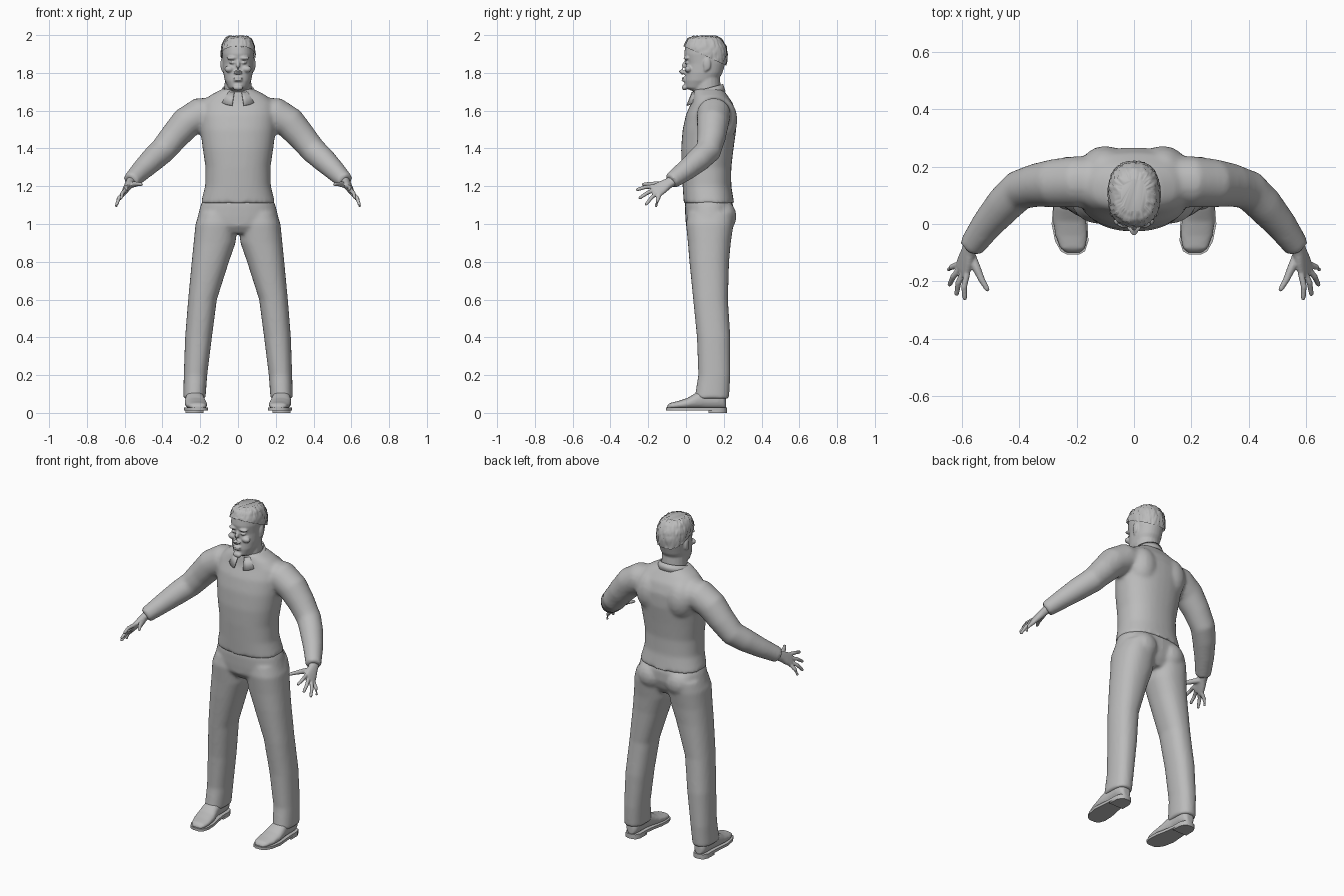
import bpy, bmesh, math, random
from mathutils import Vector

random.seed(4)
if "Cube" in bpy.data.objects:
    bpy.data.objects.remove(bpy.data.objects["Cube"])

grey = bpy.data.materials.new("plain grey")
grey.use_nodes = True
GREY = (0.5, 0.5, 0.5, 1)
grey.diffuse_color = GREY
grey.node_tree.nodes["Principled BSDF"].inputs["Base Color"].default_value = GREY


def finish(bm, name, voxel=0, smooth=0):
    """Turn a bmesh into an object, optionally fusing its parts into one skin."""
    bmesh.ops.recalc_face_normals(bm, faces=bm.faces)
    mesh = bpy.data.meshes.new(name)
    bm.to_mesh(mesh)
    bm.free()
    ob = bpy.data.objects.new(name, mesh)
    bpy.context.collection.objects.link(ob)
    mesh.materials.append(grey)
    mesh.shade_smooth()
    if voxel:
        rm = ob.modifiers.new("fuse", 'REMESH')
        rm.mode = 'VOXEL'
        rm.voxel_size = voxel
        rm.use_smooth_shade = True
    if smooth:
        sm = ob.modifiers.new("soften", 'SMOOTH')
        sm.factor = 0.5
        sm.iterations = smooth
    return ob


def loft(bm, rings, n=32, power=2.0):
    """Skin closed rings given as (centre, half axis u, half axis v)."""
    loops = []
    for c, u, v in rings:
        loop = []
        for i in range(n):
            a = math.tau * i / n
            ca, sa = math.cos(a), math.sin(a)
            p = Vector(c) + Vector(u) * math.copysign(abs(ca) ** (2 / power), ca) \
                + Vector(v) * math.copysign(abs(sa) ** (2 / power), sa)
            loop.append(bm.verts.new(p))
        loops.append(loop)
    for a, b in zip(loops, loops[1:]):
        for i in range(n):
            j = (i + 1) % n
            bm.faces.new((a[i], a[j], b[j], b[i]))
    bm.faces.new(loops[0])
    bm.faces.new(loops[-1])


def stack(bm, rows, power=2.3, n=32):
    """Horizontal rings: z, x min, x max, y front, y back."""
    loft(bm, [(((a + b) / 2, (f + k) / 2, z), ((b - a) / 2, 0, 0), (0, (k - f) / 2, 0))
              for z, a, b, f, k in rows], n, power)


def tube(bm, pts, n=20):
    """Round limb through points (x, y, z, radius)."""
    ps = [Vector(p[:3]) for p in pts]
    rings = []
    for i, p in enumerate(ps):
        t = (ps[min(i + 1, len(ps) - 1)] - ps[max(i - 1, 0)]).normalized()
        ref = Vector((0, 0, 1)) if abs(t.z) < 0.9 else Vector((0, 1, 0))
        u = t.cross(ref).normalized()
        rings.append((p, u * pts[i][3], t.cross(u) * pts[i][3]))
    loft(bm, rings, n)


def blob(bm, c, size):
    made = bmesh.ops.create_uvsphere(bm, u_segments=16, v_segments=10, radius=1)["verts"]
    for v in made:
        v.co = Vector(a * b for a, b in zip(v.co, size)) + Vector(c)


def mirrored(pts, s):
    return [(s * p[0], *p[1:]) for p in pts]


def centred(rows):
    return [(z, -w, w, f, k) for z, w, f, k in rows]


# shirt: torso, shoulders and sleeves
bm = bmesh.new()
stack(bm, centred([(1.11, .198, -.012, .255), (1.2, .174, -.018, .24), (1.3, .172, -.024, .24),
                   (1.4, .187, -.026, .252), (1.5, .2, -.018, .266), (1.58, .205, 0, .266),
                   (1.64, .195, .027, .248), (1.68, .15, .035, .22), (1.715, .085, .04, .195)]))
for s in (1, -1):
    tube(bm, mirrored([(.12, .15, 1.585, .085), (.2, .147, 1.58, .09), (.275, .142, 1.535, .085),
                       (.34, .135, 1.46, .076), (.4, .118, 1.388, .07), (.45, .07, 1.343, .066),
                       (.51, 0, 1.285, .056), (.57, -.082, 1.225, .044)], s))
    blob(bm, (s * .1, .19, 1.55), (.09, .083, .12))
finish(bm, "shirt", .011, 7)

# trousers: hips, seat and legs
bm = bmesh.new()
stack(bm, centred([(1.15, .175, .0, .23), (1.1, .198, -.006, .25), (1.04, .213, -.004, .25),
                   (.99, .2, .0, .235), (.95, .12, .03, .21)]))
for s in (1, -1):
    leg = [(1.06, .01, .205, .01, .255), (1.0, .002, .225, .0, .252), (.9, .013, .235, .01, .237),
           (.8, .048, .245, .018, .228), (.6, .112, .264, .038, .222), (.4, .138, .28, .058, .235),
           (.2, .163, .287, .065, .235), (.075, .172, .29, .045, .228)]
    stack(bm, [(z, *sorted((s * a, s * b)), f, k) for z, a, b, f, k in leg])
    blob(bm, (s * .095, .185, 1.04), (.09, .083, .09))
finish(bm, "trousers", .01, 5)

# shirt collar: folded band that droops to two points at the front
bm = bmesh.new()
rows = []
for i in range(41):
    a = math.radians(14 + 332 * i / 40)
    x, y = math.sin(a), -math.cos(a)
    droop = max(0, abs(math.cos(a / 2)) - .75) * .12
    top = 1.715 + .022 * y
    rows.append([bm.verts.new((x * r, .112 + y * q, z)) for r, q, z in
                 ((.074, .078, top), (.082, .084, top + .004),
                  (.1 + droop, .098 + droop * .5, top - .036 - droop))])
for a, b in zip(rows, rows[1:]):
    for j in range(2):
        bm.faces.new((a[j], a[j + 1], b[j + 1], b[j]))
collar = finish(bm, "collar")
collar.modifiers.new("thickness", 'SOLIDIFY').thickness = .007

# head: skull, neck and facial features
SKULL = centred([(1.705, .04, .03, .12), (1.722, .052, -.006, .14), (1.76, .07, -.008, .17),
                 (1.8, .078, -.004, .193), (1.85, .081, .0, .208), (1.9, .084, -.01, .212),
                 (1.94, .081, -.004, .206), (1.97, .066, .015, .18), (1.985, .04, .05, .15)])
bm = bmesh.new()
stack(bm, SKULL, 2.2)
tube(bm, [(0, .12, 1.62, .08), (0, .112, 1.7, .073), (0, .11, 1.8, .068)])
tube(bm, [(0, .004, 1.868, .009), (0, -.014, 1.835, .011), (0, -.026, 1.81, .014), (0, -.012, 1.795, .011)])
blob(bm, (0, -.008, 1.722), (.028, .014, .015))
for z, w in ((1.772, .026), (1.76, .023)):
    blob(bm, (0, -.012, z), (w, .012, .006))
for s in (1, -1):
    blob(bm, (s * .014, -.014, 1.802), (.01, .012, .008))
    blob(bm, (s * .034, .002, 1.878), (.028, .016, .009))
    blob(bm, (s * .032, .004, 1.853), (.015, .012, .007))
    blob(bm, (s * .046, .012, 1.82), (.026, .02, .018))
    blob(bm, (s * .085, .112, 1.845), (.008, .02, .033))
    blob(bm, (s * .083, .104, 1.822), (.006, .011, .016))
finish(bm, "head", .0055, 2)

# short rough hair, cut along a sloping hairline
bm = bmesh.new()
stack(bm, [(z + .01 * (z > 1.95), a - .006, b + .006, f - .006, k + .006)
           for z, a, b, f, k in SKULL[3:]], 2.4)
bmesh.ops.subdivide_edges(bm, edges=bm.edges, cuts=2, use_grid_fill=True)
bmesh.ops.bisect_plane(bm, geom=bm.verts[:] + bm.edges[:] + bm.faces[:], clear_inner=True,
                       plane_co=(0, 0, 1.935), plane_no=(0, .45, 1))
for v in bm.verts:
    v.co += (v.co - Vector((0, .1, 1.88))).normalized() * random.uniform(-.003, .005)
hair = finish(bm, "hair")

# hands with four fingers and a thumb
TIPS = [(.59, -.265, 1.18), (.62, -.25, 1.135), (.645, -.215, 1.1), (.648, -.16, 1.09)]
for s, side in ((1, "left"), (-1, "right")):
    bm = bmesh.new()
    wrist, knuckle = Vector((.565, -.065, 1.232)), Vector((.6, -.166, 1.17))
    across = Vector((.48, .48, -.73)).normalized()
    along = (knuckle - wrist).normalized()
    thick = along.cross(across).normalized()
    flip = lambda v: Vector((s * v.x, v.y, v.z))
    loft(bm, [(flip(wrist.lerp(knuckle, t)), flip(across * w), flip(thick * h))
              for t, w, h in ((0, .028, .024), (.3, .029, .022), (.6, .037, .019),
                              (.9, .041, .015), (1.03, .038, .011))], 20, 2.4)
    for i, tip in enumerate(TIPS):
        base = knuckle + across * (.021 * i - .0315) - along * .012
        tip = Vector(tip)
        mid = base.lerp(tip, .5) + Vector((.006, 0, .005))
        tube(bm, mirrored([(*base, .0115), (*mid, .0105), (*base.lerp(tip, .93), .0085), (*tip, .005)], s), 12)
    tube(bm, mirrored([(.57, -.105, 1.205, .017), (.548, -.155, 1.21, .015),
                       (.53, -.195, 1.212, .0115), (.512, -.226, 1.21, .009), (.508, -.234, 1.209, .005)], s), 12)
    finish(bm, side + "_hand", .0045, 2)

    # shoe upper: rings running from toe to heel
    bm = bmesh.new()
    loft(bm, [((s * x, y, .02 + h / 2), (w, 0, 0), (0, 0, h / 2)) for y, x, w, h in
              ((-.1, .212, .025, .018), (-.085, .213, .044, .033), (-.04, .218, .056, .043),
               (.01, .224, .058, .06), (.05, .228, .053, .085), (.1, .23, .046, .11),
               (.17, .23, .045, .11), (.2, .23, .036, .095), (.212, .23, .02, .06))], 24, 2.3)
    finish(bm, side + "_shoe", .007, 3)

    # sole and heel from one outline
    bm = bmesh.new()
    outline = [(-.107, .212, .02), (-.095, .213, .042), (-.06, .217, .058), (0, .224, .063),
               (.06, .228, .054), (.12, .23, .048), (.18, .23, .047), (.207, .23, .034), (.216, .23, .015)]
    for part, low, high in ((outline, .012, .028), (outline[5:], 0, .013)):
        edge = [(x + w, y) for y, x, w in part] + [(x - w, y) for y, x, w in reversed(part)]
        face = bm.faces.new([bm.verts.new((s * x, y, low)) for x, y in edge])
        up = bmesh.ops.extrude_face_region(bm, geom=[face])["geom"]
        for v in up:
            if isinstance(v, bmesh.types.BMVert):
                v.co.z = high
    sole = finish(bm, side + "_sole")
    for f in sole.data.polygons:
        f.use_smooth = abs(f.normal.z) < .5
